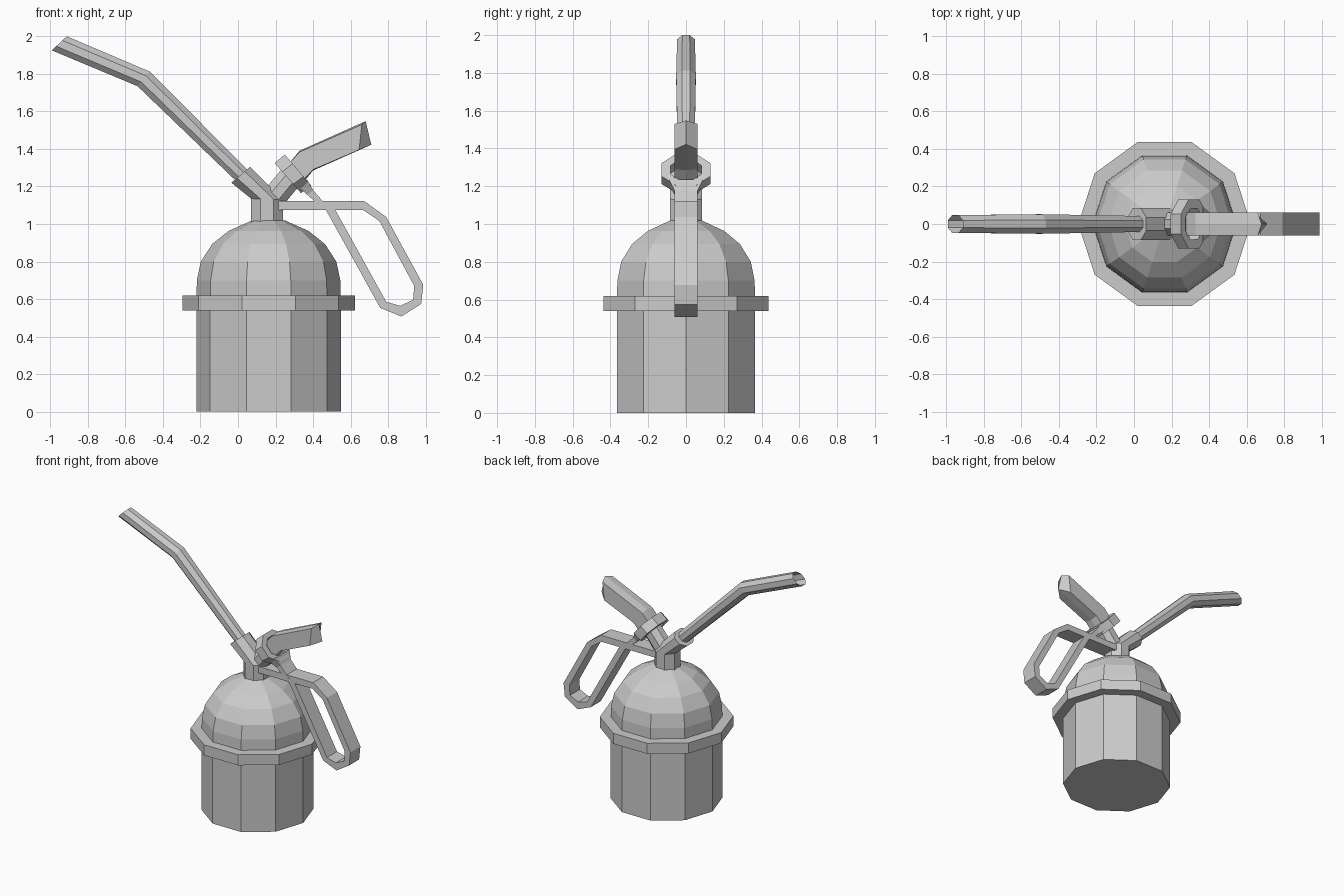
import bpy, bmesh, math

if "Cube" in bpy.data.objects:
    bpy.data.objects.remove(bpy.data.objects["Cube"])


def bridge(name, rings, closed=False, caps=(True, True)):
    """Skin consecutive rings of points with flat quads."""
    bm = bmesh.new()
    loops = [[bm.verts.new(p) for p in r] for r in rings]
    pairs = list(zip(loops, loops[1:]))
    if closed:
        pairs.append((loops[-1], loops[0]))
    for a, b in pairs:
        n = len(a)
        for i in range(n):
            j = (i + 1) % n
            bm.faces.new((a[i], a[j], b[j], b[i]))
    if not closed:
        if caps[0]:
            bm.faces.new(loops[0][::-1])
        if caps[1]:
            bm.faces.new(loops[-1])
    bmesh.ops.recalc_face_normals(bm, faces=bm.faces)
    me = bpy.data.meshes.new(name)
    bm.to_mesh(me)
    bm.free()
    ob = bpy.data.objects.new(name, me)
    bpy.context.collection.objects.link(ob)
    return ob


def decagon(r, z):
    return [(0.163 + r * math.cos(math.tau * i / 10), r * math.sin(math.tau * i / 10), z)
            for i in range(10)]


def section(a, b, hy, n=8):
    """n-sided section whose flats touch side-view points a and b, half-width hy in y."""
    k = 1 / math.cos(math.pi / n)
    pts = []
    for i in range(n):
        t = math.tau * (i + 0.5) / n
        c, s = k * math.cos(t) / 2, k * math.sin(t) * hy
        pts.append(((a[0] + b[0]) / 2 + (a[0] - b[0]) * c, s,
                    (a[1] + b[1]) / 2 + (a[1] - b[1]) * c))
    return pts


def strap(a, b, hy):
    """Rectangular section between side-view points a and b."""
    return [(a[0], -hy, a[1]), (a[0], hy, a[1]), (b[0], hy, b[1]), (b[0], -hy, b[1])]


# Reservoir with faceted dome
bridge("reservoir", [decagon(r, z) for r, z in [
    (.385, 0), (.385, .58), (.382, .70), (.361, .80), (.30, .894), (.213, .963), (.09, 1.018)]])
# Flange around the reservoir
bridge("flange", [decagon(.46, .54), decagon(.46, .62)])

# Neck bending into the spout collar
bridge("neck_collar", [
    section((.24, 1.0), (.07, 1.0), .086),
    section((.24, 1.13), (.07, 1.135), .086),
    section((.065, 1.305), (-.035, 1.22), .086)])

# Spout tube, open at its slanted tip
bridge("spout", [
    section((.075, 1.265), (.015, 1.205), .042),
    section((-.47, 1.812), (-.535, 1.734), .052),
    section((-.912, 2.0), (-.992, 1.925), .047)], caps=(True, False))

# Pump rod from neck up to the lever
bridge("pump_rod", [
    section((.13, 1.17), (.225, 1.08), .06),
    section((.27, 1.335), (.36, 1.245), .06)])

# Guide ring around the rod: outer and inner edges of an octagonal annulus
A0, B0 = (.195, 1.325), (.335, 1.165)
A1, B1 = (.25, 1.37), (.39, 1.205)


def inset(a, b, f=.17):
    d = ((b[0] - a[0]) * f, (b[1] - a[1]) * f)
    return (a[0] + d[0], a[1] + d[1]), (b[0] - d[0], b[1] - d[1])


bridge("guide_ring", [
    section(A0, B0, .13), section(A1, B1, .13),
    section(*inset(A1, B1), .082), section(*inset(A0, B0), .082)], closed=True)

# Thumb lever with a wedge-shaped end
side = [(.262, 1.31), (.327, 1.383), (.66, 1.53), (.645, 1.395), (.40, 1.29), (.338, 1.225)]
middle = [(.262, 1.31), (.327, 1.39), (.68, 1.548), (.71, 1.422), (.40, 1.285), (.338, 1.21)]
bridge("thumb_lever", [[(x, y, z) for x, z in prof]
                       for y, prof in [(-.06, side), (0, middle), (.06, side)]])

# Closed handle loop
outer = [(.442, 1.122), (.673, 1.122), (.79, 1.037), (.987, .676), (.976, .574), (.87, .507), (.758, .553)]
inner = [(.519, 1.074), (.667, 1.074), (.753, 1.016), (.939, .67), (.933, .596), (.864, .564), (.79, .585)]
bridge("handle_loop", [strap(a, b, .06) for a, b in zip(outer, inner)], closed=True)

# Strap joining the loop to the neck, and link up to the guide ring
bridge("handle_strap", [strap((.2, 1.122), (.2, 1.074), .06), strap((.48, 1.122), (.48, 1.074), .06)])
bridge("handle_link", [strap((.37, 1.235), (.31, 1.21), .09), strap((.40, 1.18), (.37, 1.155), .062),
                       strap((.48, 1.09), (.445, 1.09), .06)])
